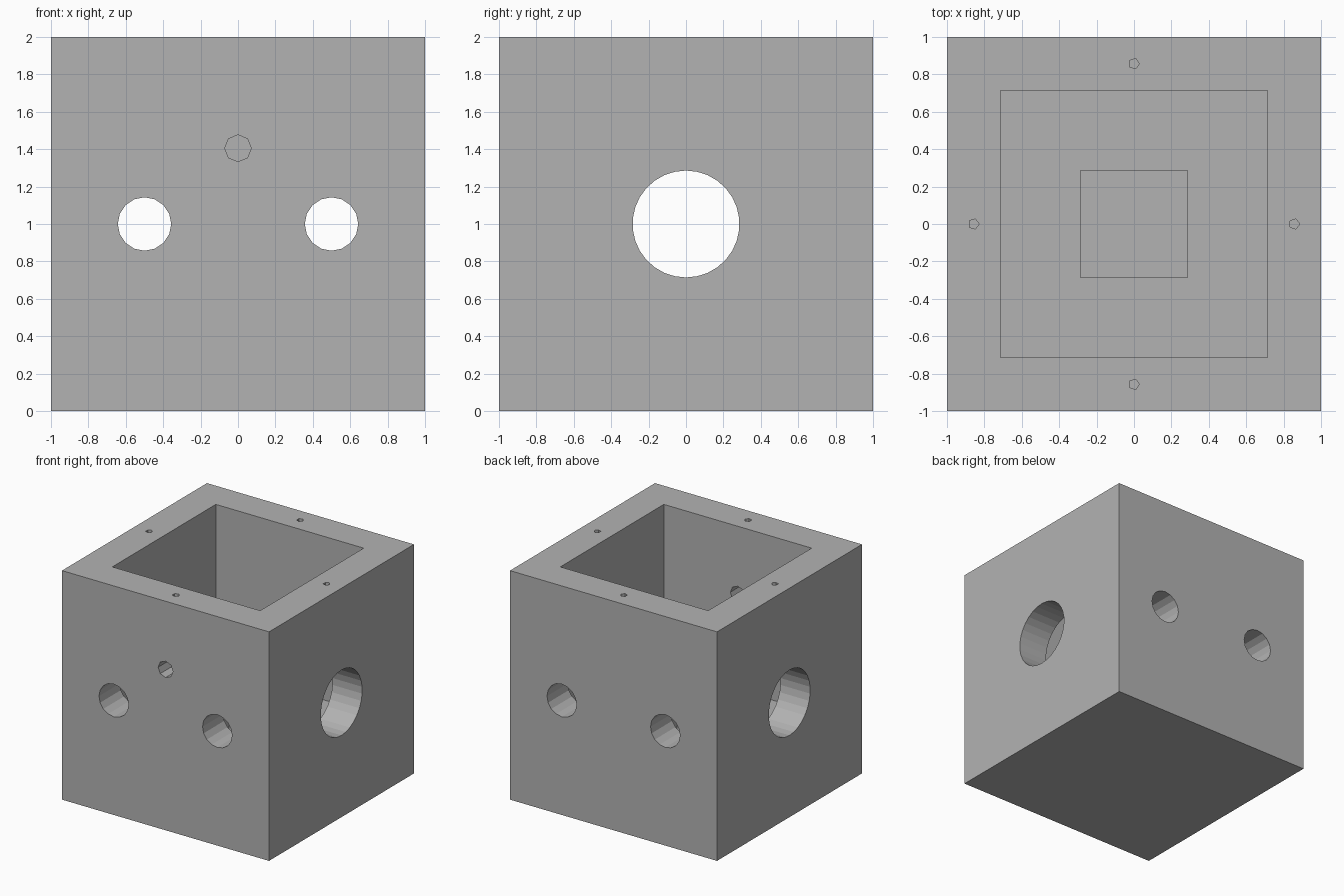
import bpy
import bmesh
from math import pi
from mathutils import Matrix, Vector

if "Cube" in bpy.data.objects:
    bpy.data.objects.remove(bpy.data.objects["Cube"])

UNIT = 1 / 7  # wall module: the block is 14 modules wide

grey = bpy.data.materials.new("light grey")
grey.use_nodes = True
grey.diffuse_color = (0.45, 0.45, 0.45, 1)
grey.node_tree.nodes["Principled BSDF"].inputs["Base Color"].default_value = (0.45, 0.45, 0.45, 1)


def new_object(name, bm):
    mesh = bpy.data.meshes.new(name)
    bmesh.ops.recalc_face_normals(bm, faces=bm.faces)
    bm.to_mesh(mesh)
    bm.free()
    mesh.materials.append(grey)
    obj = bpy.data.objects.new(name, mesh)
    bpy.context.collection.objects.link(obj)
    return obj


def box(name, width, bottom, top):
    """Square box centred on the z axis."""
    bm = bmesh.new()
    size = Matrix.Diagonal((width, width, top - bottom, 1))
    bmesh.ops.create_cube(bm, size=1, matrix=Matrix.Translation((0, 0, (bottom + top) / 2)) @ size)
    return new_object(name, bm)


def rod(name, centre, axis, radius, length, sides):
    """Cylinder along an axis, with its first corner on local x."""
    turn = {"X": Matrix.Rotation(pi / 2, 4, "Y"),
            "Y": Matrix.Rotation(pi / 2, 4, "X"),
            "Z": Matrix.Identity(4)}[axis]
    bm = bmesh.new()
    bmesh.ops.create_cone(bm, cap_ends=True, segments=sides, radius1=radius, radius2=radius,
                          depth=length,
                          matrix=Matrix.Translation(Vector(centre)) @ turn @ Matrix.Rotation(-pi / 2, 4, "Z"))
    return new_object(name, bm)


# Solid block
housing = box("housing", 2, 0, 2)

# Open cavity with a smaller square pocket in its floor
cutters = [box("cavity_cutter", 10 * UNIT, 4 * UNIT, 2.2),
           box("pocket_cutter", 4 * UNIT, 2 * UNIT, 1)]

# Large bore through both sides
cutters.append(rod("side_bore_cutter", (0, 0, 1), "X", 2 * UNIT, 2.4, 30))

# Pair of holes from front to back
for x in (-0.5, 0.5):
    cutters.append(rod("front_hole_cutter", (x, 0, 1), "Y", UNIT, 2.4, 16))

# Small hole in the front wall only
cutters.append(rod("small_hole_cutter", (0, -0.9, 1.405), "Y", UNIT / 2, 0.6, 8))

# Screw holes in the rim
for x, y in ((1, 0), (-1, 0), (0, 1), (0, -1)):
    cutters.append(rod("screw_hole_cutter", (x * 6 * UNIT, y * 6 * UNIT, 2), "Z", UNIT / 5, 4 * UNIT, 5))

# Cut everything out of the block
bpy.context.view_layer.objects.active = housing
for cutter in cutters:
    cutter.hide_render = True
    cut = housing.modifiers.new(cutter.name, "BOOLEAN")
    cut.operation = "DIFFERENCE"
    cut.solver = "EXACT"
    cut.object = cutter
    bpy.ops.object.modifier_apply(modifier=cut.name)
    bpy.data.objects.remove(cutter)
